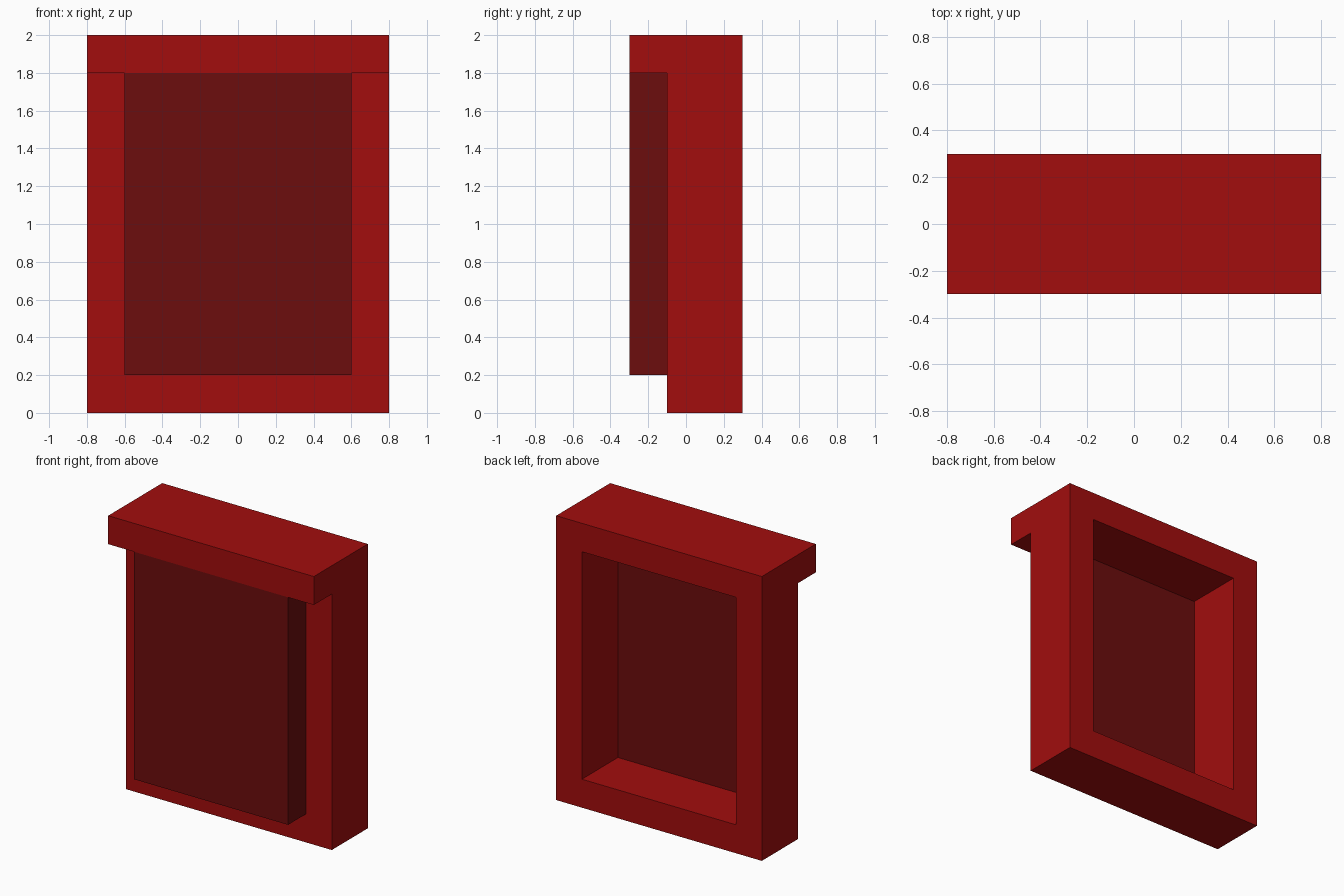
import bpy
import bmesh

if "Cube" in bpy.data.objects:
    bpy.data.objects.remove(bpy.data.objects["Cube"])


def material(name, color):
    mat = bpy.data.materials.new(name)
    mat.diffuse_color = (*color, 1.0)
    mat.use_nodes = True
    mat.node_tree.nodes["Principled BSDF"].inputs["Base Color"].default_value = mat.diffuse_color
    return mat


def finish(bm, name, mat):
    bmesh.ops.recalc_face_normals(bm, faces=bm.faces[:])
    mesh = bpy.data.meshes.new(name)
    bm.to_mesh(mesh)
    bm.free()
    mesh.materials.append(mat)
    obj = bpy.data.objects.new(name, mesh)
    bpy.context.collection.objects.link(obj)
    return obj


def extrude(bm, faces, dy):
    """Extrude faces along y and return the new cap faces."""
    geom = bmesh.ops.extrude_face_region(bm, geom=faces)["geom"]
    verts = [g for g in geom if isinstance(g, bmesh.types.BMVert)]
    bmesh.ops.translate(bm, verts=verts, vec=(0, dy, 0))
    return [g for g in geom if isinstance(g, bmesh.types.BMFace)]


frame_red = material("frame_red", (0.36, 0.004, 0.004))
panel_red = material("panel_dark_red", (0.15, 0.004, 0.004))

# Frame: ring of cells around an open centre, extruded forward from the back
xs = (-0.8, -0.6, 0.6, 0.8)
zs = (0.0, 0.2, 1.8, 2.0)
bm = bmesh.new()
grid = [[bm.verts.new((x, 0.3, z)) for x in xs] for z in zs]
ring = []
for r in range(3):
    for c in range(3):
        if (r, c) != (1, 1):
            ring.append(bm.faces.new((grid[r][c], grid[r][c + 1],
                                      grid[r + 1][c + 1], grid[r + 1][c])))
front = extrude(bm, ring, -0.4)

# Lintel: the top row of the frame projects further forward
extrude(bm, [f for f in front if f.calc_center_median().z > 1.8], -0.2)
finish(bm, "frame", frame_red)

# Raised panel closing the front of the opening, flush with the lintel
bm = bmesh.new()
bmesh.ops.create_cube(bm, size=1.0)
bmesh.ops.scale(bm, verts=bm.verts[:], vec=(1.2, 0.2, 1.6))
bmesh.ops.translate(bm, verts=bm.verts[:], vec=(0, -0.2, 1.0))
finish(bm, "front_panel", panel_red)
